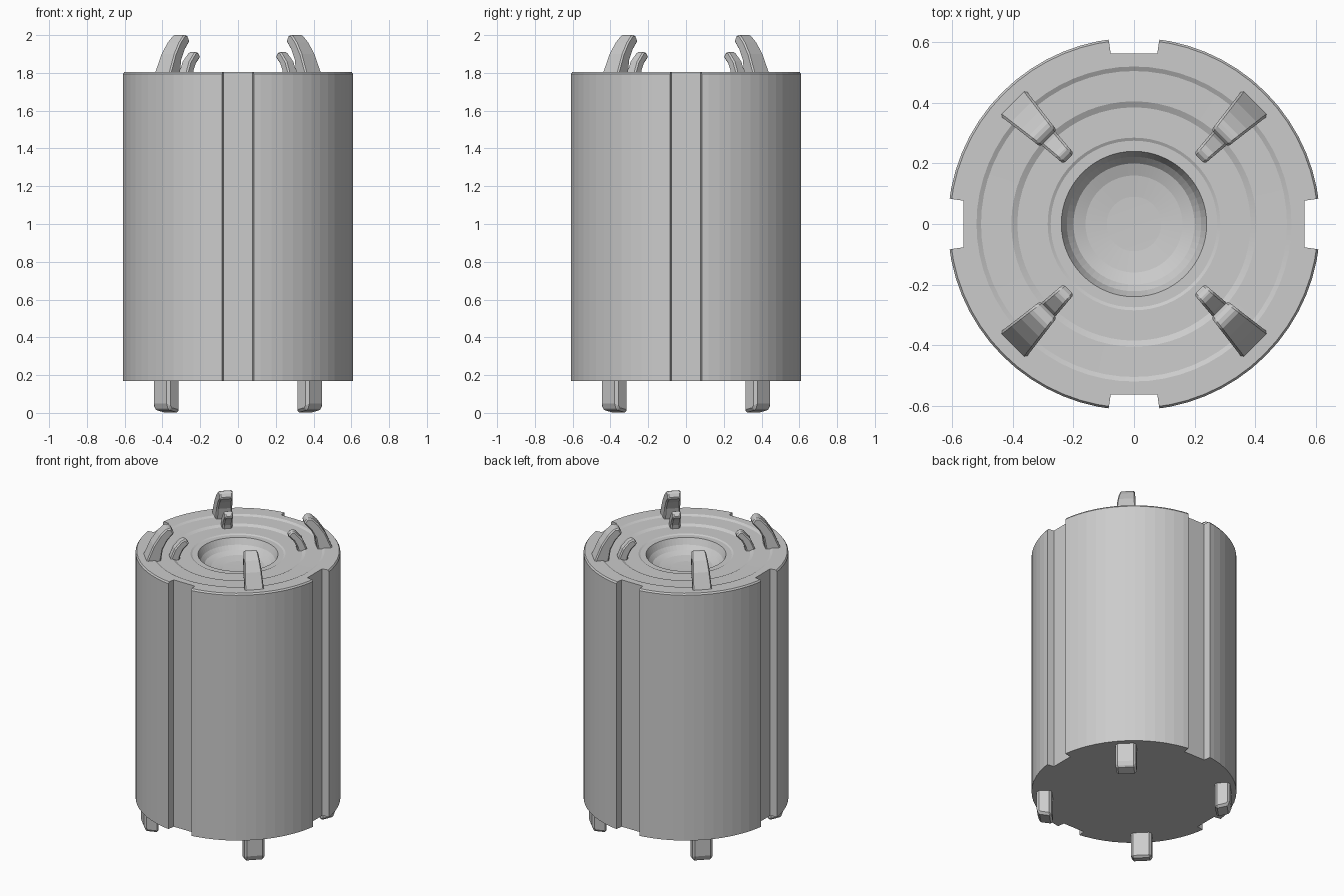
import bpy, bmesh, math
from mathutils import Matrix, Vector

if "Cube" in bpy.data.objects:
    bpy.data.objects.remove(bpy.data.objects["Cube"])

grey = bpy.data.materials.new("light grey")
grey.diffuse_color = (0.6, 0.6, 0.6, 1)
grey.use_nodes = True
grey.node_tree.nodes["Principled BSDF"].inputs["Base Color"].default_value = grey.diffuse_color


def make_object(name, bm):
    bmesh.ops.recalc_face_normals(bm, faces=bm.faces)
    mesh = bpy.data.meshes.new(name)
    bm.to_mesh(mesh)
    bm.free()
    obj = bpy.data.objects.new(name, mesh)
    bpy.context.collection.objects.link(obj)
    mesh.materials.append(grey)
    return obj


def shade(obj, angle):
    bpy.ops.object.select_all(action='DESELECT')
    obj.select_set(True)
    bpy.context.view_layer.objects.active = obj
    bpy.ops.object.shade_smooth_by_angle(angle=math.radians(angle))


def lathe(name, profile, steps):
    bm = bmesh.new()
    verts = [bm.verts.new((r, 0, z)) for r, z in profile]
    edges = [bm.edges.new(p) for p in zip(verts, verts[1:])]
    bmesh.ops.spin(bm, geom=verts + edges, axis=(0, 0, 1), cent=(0, 0, 0),
                   angle=math.tau, steps=steps, use_duplicate=False)
    bmesh.ops.remove_doubles(bm, verts=bm.verts, dist=1e-4)
    return make_object(name, bm)


def prism(name, low, high, turn):
    """Loft between two outlines, turned about z."""
    bm = bmesh.new()
    a = [bm.verts.new(p) for p in low]
    b = [bm.verts.new(p) for p in high]
    bm.faces.new(a)
    bm.faces.new(b)
    for i in range(len(a)):
        j = (i + 1) % len(a)
        bm.faces.new((a[i], a[j], b[j], b[i]))
    bm.transform(Matrix.Rotation(turn, 4, 'Z'))
    return make_object(name, bm)


def soften(obj, width):
    mod = obj.modifiers.new("bevel", 'BEVEL')
    mod.width = width
    mod.segments = 1
    mod.limit_method = 'ANGLE'
    mod.angle_limit = math.radians(40)


# Cylinder body with a stepped top and a central dish
body = lathe("body", [
    (0, 0.17), (0.615, 0.17), (0.615, 1.795), (0.608, 1.805),
    (0.52, 1.805), (0.505, 1.797), (0.405, 1.795), (0.385, 1.785),
    (0.285, 1.785), (0.275, 1.78), (0.24, 1.78), (0.222, 1.74),
    (0.2, 1.715), (0.16, 1.7), (0.09, 1.692), (0, 1.69)], 64)

# Four flared vertical channels cut down the sides
for i in range(4):
    outline = [(0.563, -0.077), (0.70, -0.097), (0.70, 0.097), (0.563, 0.077)]
    cutter = prism("channel_cutter", [(x, y, 0) for x, y in outline],
                   [(x, y, 2) for x, y in outline], i * math.pi / 2)
    cutter.hide_render = True
    cutter.hide_viewport = False
    cut = body.modifiers.new("channel", 'BOOLEAN')
    cut.operation = 'DIFFERENCE'
    cut.solver = 'EXACT'
    cut.object = cutter
bpy.context.view_layer.update()
cut_mesh = bpy.data.meshes.new_from_object(
    body.evaluated_get(bpy.context.evaluated_depsgraph_get()))
body.modifiers.clear()
body.data = cut_mesh
for obj in [o for o in bpy.data.objects if o.name.startswith("channel_cutter")]:
    bpy.data.objects.remove(obj)
shade(body, 4)

# Claw side profiles: outer edge upwards, tip, inner edge downwards (r, z)
LARGE = [(0.566, 1.78), (0.566, 1.805), (0.525, 1.90), (0.485, 1.96),
         (0.445, 2.0), (0.415, 2.0), (0.395, 1.968), (0.435, 1.925),
         (0.465, 1.87), (0.48, 1.78)]
SMALL = [(0.42, 1.77), (0.415, 1.80), (0.39, 1.86), (0.345, 1.91),
         (0.322, 1.91), (0.30, 1.885), (0.335, 1.85), (0.355, 1.81),
         (0.362, 1.77)]


def claw(name, profile, wide, narrow, turn):
    r0, r1 = min(p[0] for p in profile), max(p[0] for p in profile)

    def half(r):
        return narrow + (wide - narrow) * (r - r0) / (r1 - r0)
    obj = prism(name, [(r, -half(r), z) for r, z in profile],
                [(r, half(r), z) for r, z in profile], turn)
    soften(obj, 0.008)


for i in range(4):
    turn = math.pi / 4 + i * math.pi / 2
    claw("large_claw", LARGE, 0.06, 0.038, turn)
    claw("small_claw", SMALL, 0.034, 0.024, turn)

    # Locating peg underneath, sloped on its outer foot
    side = [(0.492, 0.19), (0.582, 0.19), (0.582, 0.035), (0.565, 0.015),
            (0.492, 0.0)]
    peg = prism("bottom_peg", [(r, -0.062, z) for r, z in side],
                [(r, 0.062, z) for r, z in side], turn)
    soften(peg, 0.014)
